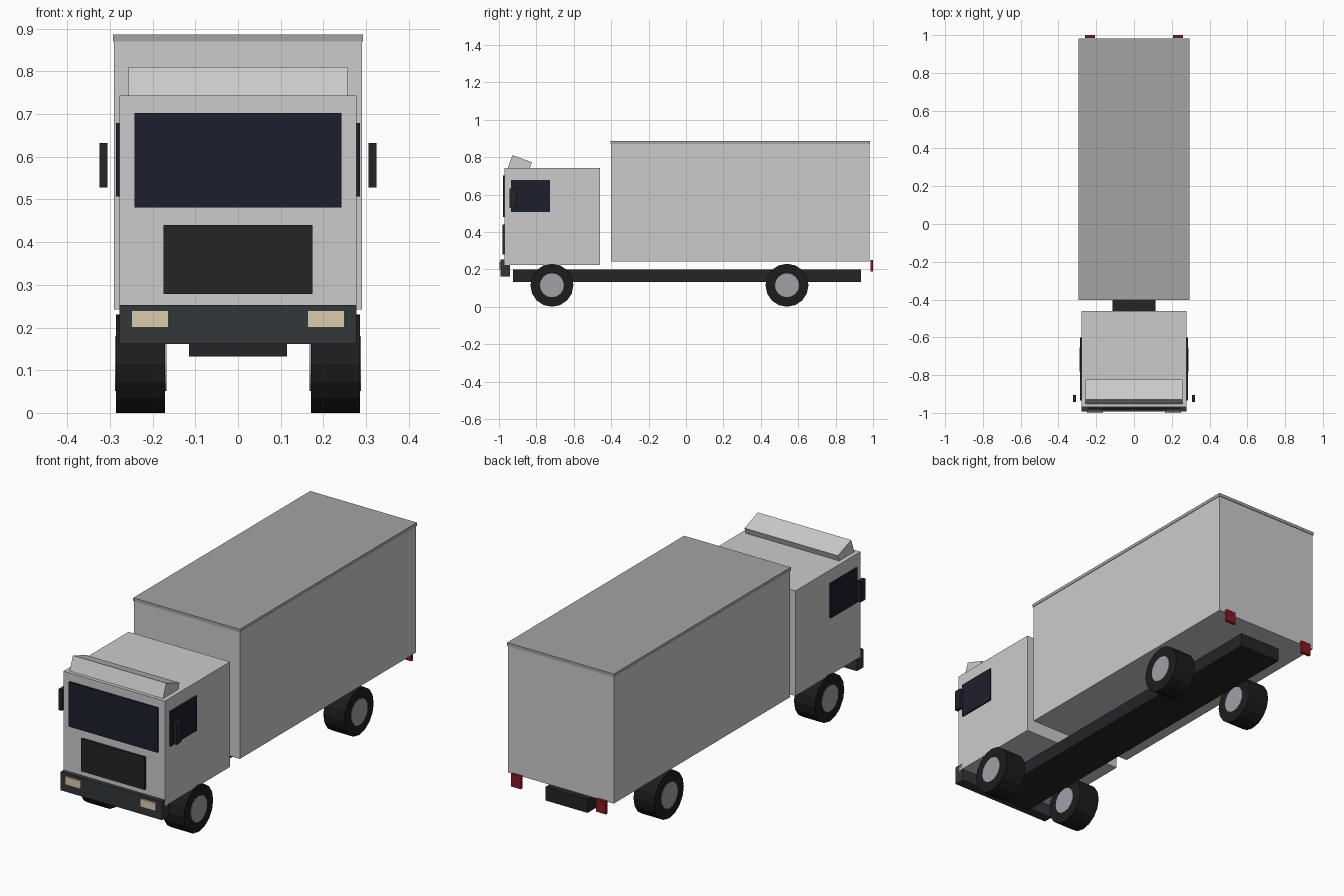
import bpy, math

if "Cube" in bpy.data.objects:
    bpy.data.objects.remove(bpy.data.objects["Cube"])


def material(name, r, g, b):
    m = bpy.data.materials.new(name)
    m.diffuse_color = (r, g, b, 1)
    m.use_nodes = True
    m.node_tree.nodes["Principled BSDF"].inputs["Base Color"].default_value = m.diffuse_color
    return m


RUBBER = material("rubber", 0.012, 0.012, 0.014)
DARK = material("dark_trim", 0.018, 0.018, 0.022)
GLASS = material("glass", 0.012, 0.014, 0.027)
BUMPER = material("bumper_grey", 0.03, 0.037, 0.042)
LAMP = material("lamp", 0.7, 0.6, 0.4)
RED = material("red", 0.25, 0.01, 0.015)
ROOF = material("roof_grey", 0.36, 0.37, 0.38)
HUB = material("hub_grey", 0.34, 0.36, 0.38)
PALE = material("pale_grey", 0.75, 0.75, 0.75)


def box(name, x, y, z, mat=None):
    """Box from (min, max) ranges on each axis."""
    loc = [(r[0] + r[1]) / 2 for r in (x, y, z)]
    bpy.ops.mesh.primitive_cube_add(size=1, location=loc)
    o = bpy.context.object
    o.name = name
    o.scale = [r[1] - r[0] for r in (x, y, z)]
    if mat:
        o.data.materials.append(mat)
    return o


def wide(name, half, y, z, mat=None):
    return box(name, (-half, half), y, z, mat)


def pair(name, x, y, z, mat):
    for label, s in (("right", 1), ("left", -1)):
        box(f"{name}_{label}", sorted((s * x[0], s * x[1])), y, z, mat)


def disc(name, loc, radius, width, mat):
    bpy.ops.mesh.primitive_cylinder_add(vertices=16, radius=radius, depth=width,
                                        location=loc, rotation=(0, math.pi / 2, 0))
    o = bpy.context.object
    o.name = name
    o.data.materials.append(mat)


# Chassis and cargo body
wide("chassis", 0.115, (-0.925, 0.935), (0.132, 0.20), DARK)
wide("cargo_box", 0.29, (-0.40, 0.98), (0.242, 0.875))
wide("cargo_roof", 0.2925, (-0.403, 0.983), (0.87, 0.886), ROOF)

# Cab and its front
wide("cab", 0.278, (-0.97, -0.46), (0.222, 0.743))
wide("windshield", 0.243, (-0.979, -0.965), (0.481, 0.702), GLASS)
wide("grille", 0.174, (-0.981, -0.965), (0.279, 0.44), DARK)
wide("bumper", 0.278, (-0.992, -0.942), (0.161, 0.253), BUMPER)
pair("headlight", (0.163, 0.249), (-1.0, -0.988), (0.20, 0.24), LAMP)

# Tilted wind deflector on the cab roof
deflector = wide("wind_deflector", 0.256, (-0.9475, -0.8365), (0.7095, 0.7895), PALE)
deflector.location = (0, -0.8895, 0.754)
deflector.rotation_euler.x = math.radians(-20)

# Side windows, mirrors, tail lights
pair("side_window", (0.272, 0.286), (-0.935, -0.728), (0.507, 0.679), GLASS)
pair("mirror", (0.306, 0.324), (-0.943, -0.904), (0.528, 0.632), DARK)
pair("tail_light", (0.206, 0.26), (0.986, 1.0), (0.188, 0.25), RED)

# Wheels
for axle, y in (("front", -0.717), ("rear", 0.54)):
    for side, s in (("right", 1), ("left", -1)):
        loc = (s * 0.228, y, 0.115)
        disc(f"{axle}_tyre_{side}", loc, 0.115, 0.115, RUBBER)
        disc(f"{axle}_hub_{side}", loc, 0.064, 0.121, HUB)
